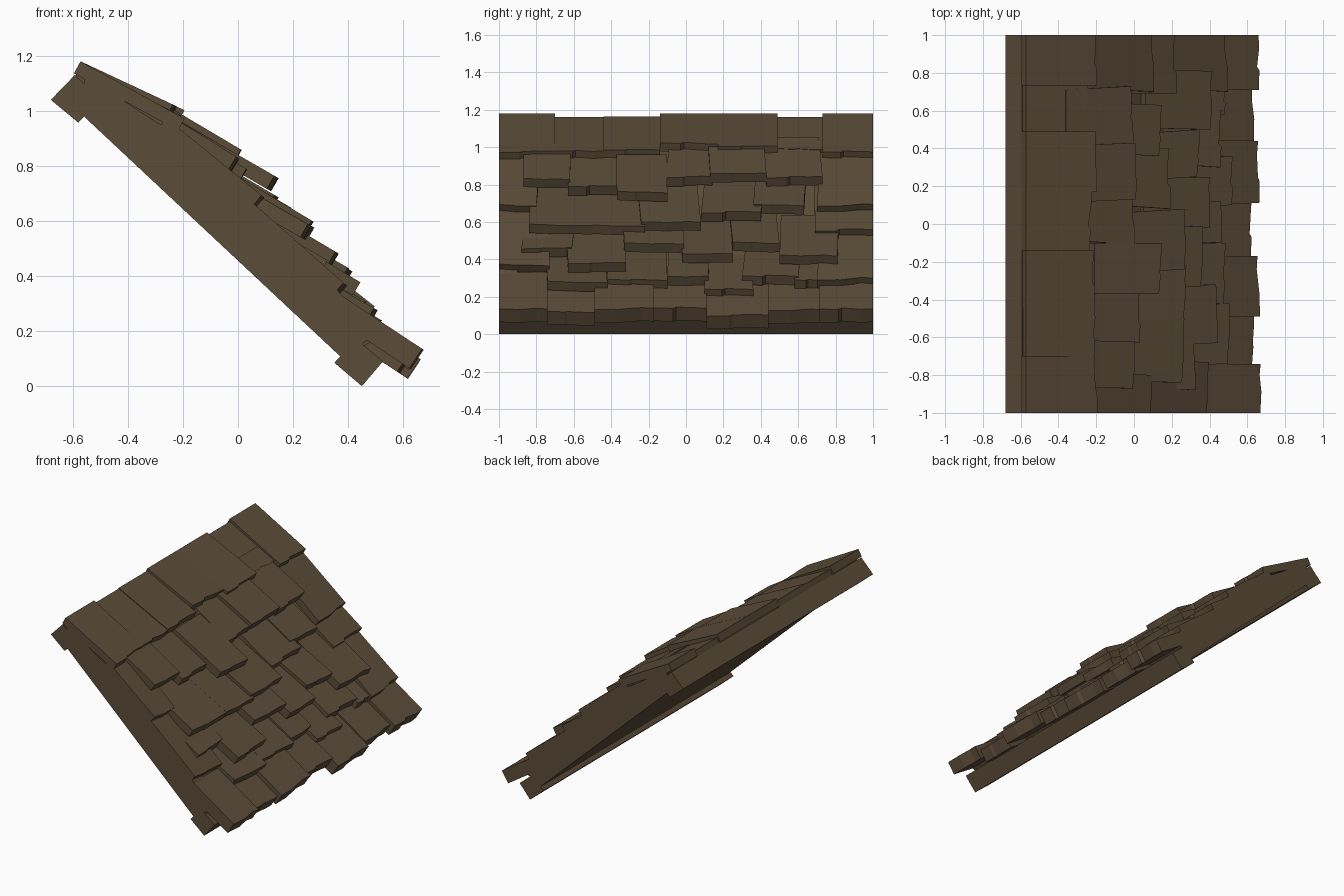
import bpy, bmesh, math, random
from mathutils import Vector

if "Cube" in bpy.data.objects:
    bpy.data.objects.remove(bpy.data.objects["Cube"])

random.seed(4)


def material(name, rgb):
    m = bpy.data.materials.new(name)
    m.diffuse_color = (*rgb, 1)
    m.use_nodes = True
    m.node_tree.nodes["Principled BSDF"].inputs["Base Color"].default_value = m.diffuse_color
    return m


WOOD = material("brown wood", (0.105, 0.073, 0.040))
WARM = material("warm brown wood", (0.108, 0.072, 0.041))


def prism(name, bottom, top, mat):
    """Solid between two matching outlines."""
    bm = bmesh.new()
    a = [bm.verts.new(p) for p in bottom]
    b = [bm.verts.new(p) for p in top]
    n = len(a)
    bm.faces.new(a[::-1])
    bm.faces.new(b)
    for i in range(n):
        bm.faces.new((a[i], a[(i + 1) % n], b[(i + 1) % n], b[i]))
    bmesh.ops.recalc_face_normals(bm, faces=bm.faces)
    me = bpy.data.meshes.new(name)
    bm.to_mesh(me)
    bm.free()
    me.materials.append(mat)
    ob = bpy.data.objects.new(name, me)
    bpy.context.collection.objects.link(ob)
    return ob


def bar(name, profile, y0, y1):
    """Side profile in x and z, run along y."""
    return prism(name, [(x, y0, z) for x, z in profile],
                 [(x, y1, z) for x, z in profile], WOOD)


def shingle(name, y0, y1, x, z, slope, run, t, skew=0.0):
    """Tilted board; x and z are the top edge of its lower end."""
    a = math.atan(slope)
    c, s = math.cos(a), math.sin(a)
    length = run / c
    shift = random.uniform(-skew, skew)
    tilt = random.uniform(-0.009, 0.009)
    left = -1.0 if y0 <= -1 else max(-1.0, y0 + shift)
    right = 1.0 if y1 >= 1 else min(1.0, y1 + shift)
    # uneven lower edge
    cuts = [(0, 0), (0.36, 0.004), (0.42, random.uniform(-0.012, 0.008)),
            (0.78, random.uniform(-0.01, 0.006)), (1, 0)]
    pts = [(-length, right), (-length, left)]
    pts += [(du + tilt * (2 * f - 1), y0 + f * (y1 - y0)) for f, du in cuts]

    def place(h):
        return [Vector((x + u * c + h * s, y, z - u * s + h * c)) for u, y in pts]
    prism(name, place(-t), place(0), random.choice((WOOD, WOOD, WARM)))


# Ridge and eave beams
bar("ridge_beam", [(-0.68, 1.04), (-0.58, 0.957), (-0.50, 1.045), (-0.593, 1.13)], -1, 1)
bar("eave_beam", [(0.35, 0.085), (0.45, 0.0), (0.527, 0.09), (0.43, 0.17)], -1, 1)

# Deck under the shingles, and the rafters that fill both open sides
LOWER = [(-0.56, 0.98), (0.38, 0.10)]
bar("deck", LOWER + [(0.50, 0.17), (0.39, 0.26), (0.09, 0.55), (-0.25, 0.865),
                     (-0.56, 1.09)], -0.99, 0.99)
bar("front_rafter", LOWER + [(0.50, 0.19), (0.36, 0.35), (0.06, 0.65),
                             (-0.25, 0.93), (-0.56, 1.13)], -1, -0.9)
bar("back_rafter", LOWER + [(0.50, 0.19), (0.46, 0.27), (0.20, 0.50), (0.07, 0.65),
                            (-0.25, 0.93), (-0.56, 1.13)], 0.9, 1)

# Ridge course: y start, y end, x and z of lower edge, z of upper edge
RIDGE = [(-1, -.70, -.20, .975, 1.18), (-.70, -.44, -.21, .98, 1.16),
         (-.44, -.14, -.21, .985, 1.165), (-.14, .17, -.23, 1.02, 1.18),
         (.17, .49, -.20, 1.005, 1.18), (.49, .73, -.25, .99, 1.16),
         (.73, 1, -.20, .975, 1.18)]
for i, (y0, y1, x, z, zt) in enumerate(RIDGE):
    run = x + 0.572
    shingle(f"ridge_shingle_{i}", y0, y1, x, z, (zt - z) / run, run, 0.05)

# Middle courses: y start, y end, x and z of lower edge, slope where steeper
COURSES = [
    [(-1, -.80, .09, .69, .81), (-.87, -.62, 0, .83), (-.63, -.36, .03, .79),
     (-.37, -.10, .14, .76), (-.11, .14, 0, .84), (.13, .43, .01, .86),
     (.43, .73, -.01, .84), (.70, 1, .10, .69, .80)],
    [(-.84, -.50, .26, .585), (-.50, -.22, .27, .58), (-.24, .08, .27, .60),
     (.08, .40, .19, .65), (.36, .63, .14, .69), (.69, 1, .22, .555, .72)],
    [(-1, -.73, .39, .37, .88), (-.88, -.61, .32, .46), (-.63, -.32, .44, .38),
     (-.33, -.01, .36, .485), (-.02, .25, .40, .43), (.25, .50, .34, .49),
     (.50, .81, .41, .42)],
    [(-.74, -.42, .50, .28), (-.42, -.10, .48, .29), (-.10, .12, .46, .31),
     (.10, .36, .52, .24), (.30, .60, .46, .31), (.58, .75, .48, .29),
     (.70, 1, .49, .295, .78)],
]
for r, course in enumerate(COURSES):
    for i, (y0, y1, x, z, *steep) in enumerate(course):
        slope = steep[0] if steep else random.uniform(0.57, 0.62)
        shingle(f"course_{r + 1}_shingle_{i}", y0, y1, x, z, slope, 0.35, 0.055, 0.025)

# Thick eave course
EAVE = [(-1, -.74, .67, .135), (-.74, -.49, .63, .12), (-.49, -.17, .66, .135),
        (-.17, .11, .62, .14), (.11, .44, .66, .10), (.44, .71, .63, .13),
        (.71, 1, .66, .135)]
for i, (y0, y1, x, z) in enumerate(EAVE):
    shingle(f"eave_shingle_{i}", y0, y1, x, z, 0.66, 0.30, 0.085)
